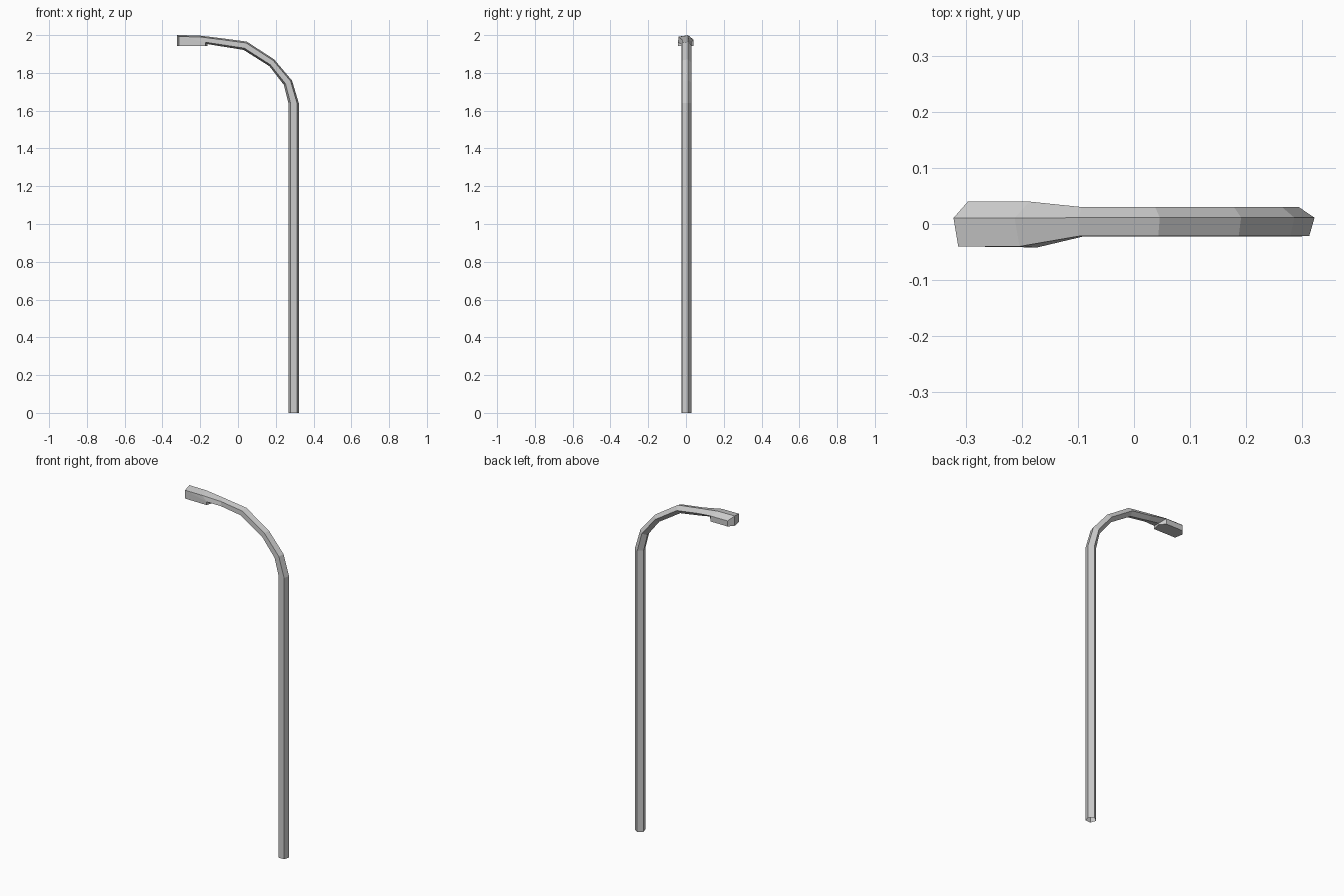
import bpy, bmesh
from math import sin, cos, radians
from mathutils import Vector

if "Cube" in bpy.data.objects:
    bpy.data.objects.remove(bpy.data.objects["Cube"])

ANGLES = [radians(20 + 72 * i) for i in range(5)]


def ring(outer, inner, r=0.0289, off=0.0014):
    """Five-sided section stretched between an outer and an inner path point (x, z)."""
    pts = []
    for a in ANGLES:
        t = (cos(a) / 0.95 + 1) / 2
        pts.append(Vector((inner[0] + t * (outer[0] - inner[0]), off + r * sin(a),
                           inner[1] + t * (outer[1] - inner[1]))))
    return pts


def finish(bm, name):
    bmesh.ops.recalc_face_normals(bm, faces=bm.faces)
    mesh = bpy.data.meshes.new(name)
    bm.to_mesh(mesh)
    bm.free()
    bpy.context.collection.objects.link(bpy.data.objects.new(name, mesh))


# Sections where the head begins and ends
head_start = ring((-0.213, 1.999), (-0.162, 1.953), 0.0447, -0.0047)
head_end = ring((-0.322, 2.0), (-0.272, 1.953), 0.0447, -0.0047)

# Pole and curved arm: one five-sided sweep
sections = [
    ring((0.322, 0), (0.267, 0)),
    ring((0.322, 1.64), (0.267, 1.64)),
    ring((0.286, 1.76), (0.243, 1.737)),
    ring((0.191, 1.872), (0.166, 1.836)),
    ring((0.046, 1.966), (0.03, 1.922)),
    ring((-0.098, 1.985), (-0.09, 1.941)),
    head_start,
]
bm = bmesh.new()
rows = [[bm.verts.new(p) for p in s] for s in sections]
for a, b in zip(rows, rows[1:]):
    for i in range(5):
        j = (i + 1) % 5
        bm.faces.new((a[i], a[j], b[j], b[i]))
finish(bm, "pole_and_arm")

# Lamp head: ridged top with walls dropping to a flat underside
top = head_start + [head_end[i] for i in (0, 1, 4)]
base = head_start[1:] + [head_end[i] for i in (0, 1, 4)]
bm = bmesh.new()
for p in top + [Vector((p.x, p.y, 1.943)) for p in base]:
    bm.verts.new(p)
bmesh.ops.convex_hull(bm, input=bm.verts[:])
bmesh.ops.dissolve_limit(bm, angle_limit=radians(2), verts=bm.verts[:], edges=bm.edges[:])
finish(bm, "lamp_head")
